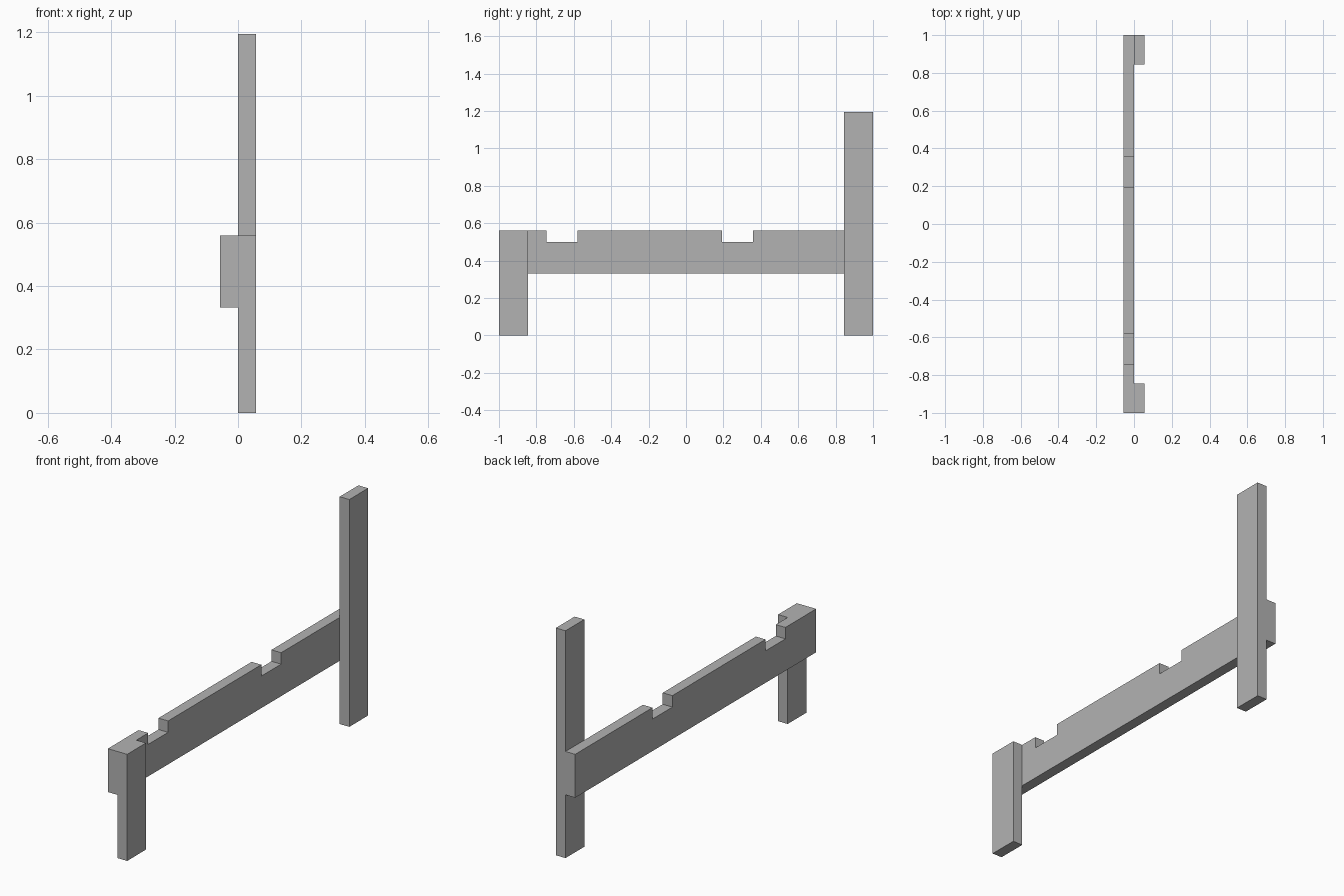
import bpy
import bmesh

cube = bpy.data.objects.get("Cube")
if cube:
    bpy.data.objects.remove(cube, do_unlink=True)

GREY = (0.45, 0.45, 0.45, 1.0)
mat = bpy.data.materials.new("plain grey")
mat.use_nodes = True
mat.diffuse_color = GREY
mat.node_tree.nodes["Principled BSDF"].inputs["Base Color"].default_value = GREY

THICK = 0.056      # board thickness
POST = 0.156       # post width
RAIL_TOP = 0.56
RAIL_BOTTOM = 0.332
NOTCH_FLOOR = 0.50


def board(name, outline, x0):
    """Extrude a (y, z) outline along +x by the board thickness."""
    bm = bmesh.new()
    face = bm.faces.new([bm.verts.new((x0, y, z)) for y, z in outline])
    side = bmesh.ops.extrude_face_region(bm, geom=[face])["geom"]
    verts = [v for v in side if isinstance(v, bmesh.types.BMVert)]
    bmesh.ops.translate(bm, verts=verts, vec=(THICK, 0, 0))
    bmesh.ops.recalc_face_normals(bm, faces=bm.faces)
    mesh = bpy.data.meshes.new(name)
    bm.to_mesh(mesh)
    bm.free()
    mesh.materials.append(mat)
    obj = bpy.data.objects.new(name, mesh)
    bpy.context.collection.objects.link(obj)
    return obj


def rectangle(y0, y1, z0, z1):
    return [(y0, z0), (y1, z0), (y1, z1), (y0, z1)]


# Upright posts on the left side of the rail
board("front_post", rectangle(-1, -1 + POST, 0, RAIL_TOP), 0)
board("back_post", rectangle(1 - POST, 1, 0, 1.194), 0)

# Long rail with two notches cut in its top edge
rail = [(1, RAIL_TOP), (1, RAIL_BOTTOM), (-1, RAIL_BOTTOM), (-1, RAIL_TOP)]
for start, end in ((-0.745, -0.58), (0.193, 0.358)):
    rail += [(start, RAIL_TOP), (start, NOTCH_FLOOR),
             (end, NOTCH_FLOOR), (end, RAIL_TOP)]
board("side_rail", rail, -THICK)
